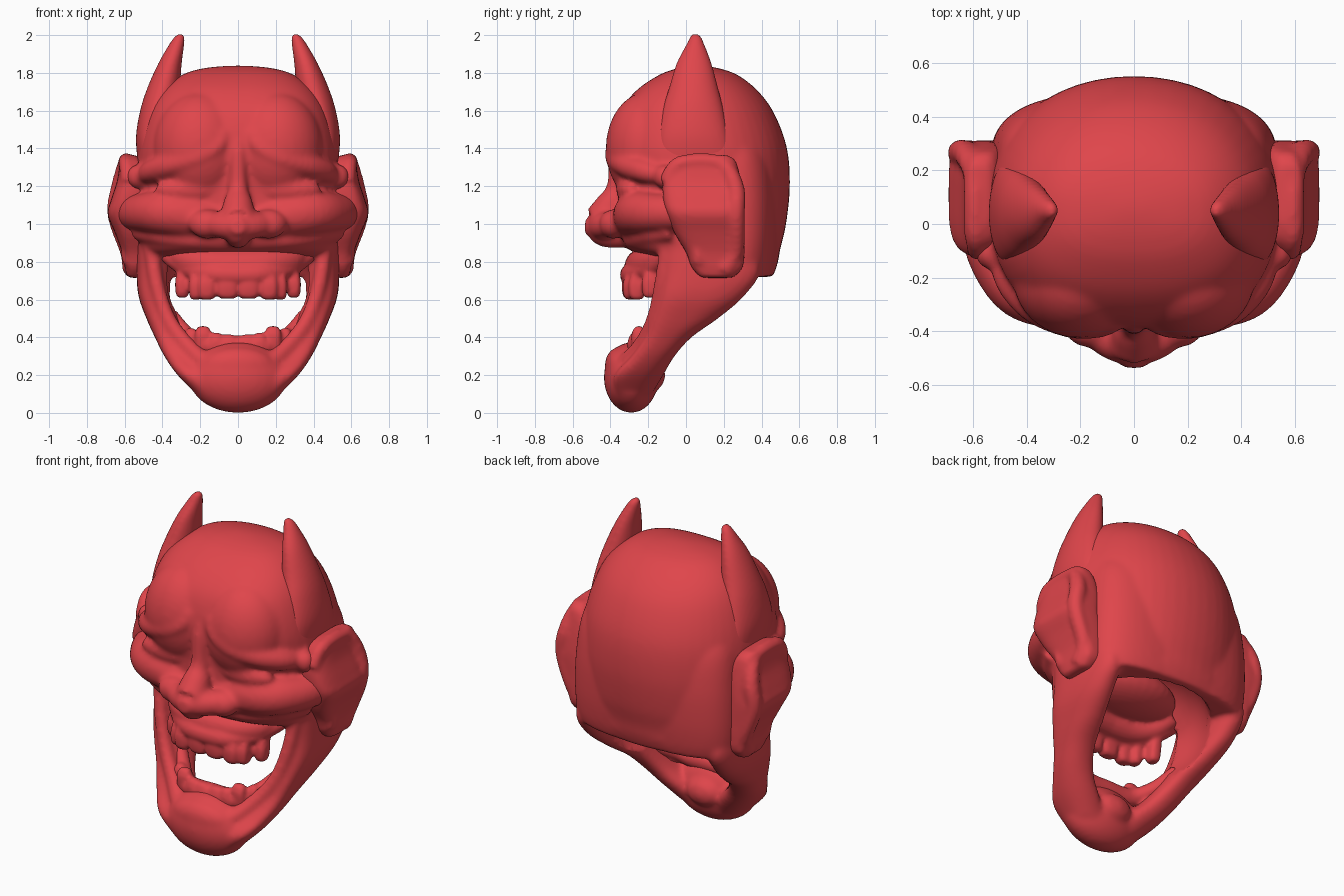
import bpy, bmesh, math
from mathutils import Vector, Matrix

red = bpy.data.materials.new("red")
red.diffuse_color = (0.74, 0.06, 0.07, 1)


def interp(pts, steps=6):
    """Catmull-Rom through tuples of any length."""
    out = []
    for i in range(len(pts) - 1):
        a, b, c, d = pts[max(i - 1, 0)], pts[i], pts[i + 1], pts[min(i + 2, len(pts) - 1)]
        for s in range(steps):
            t = s / steps
            out.append([0.5 * (2 * q + (r - p) * t + (2 * p - 5 * q + 4 * r - w) * t * t
                        + (3 * q - p - 3 * r + w) * t ** 3) for p, q, r, w in zip(a, b, c, d)])
    return out + [list(pts[-1])]


def skin(bm, rings, sx=1):
    vs = [[bm.verts.new((p[0] * sx, p[1], p[2])) for p in r] for r in rings]
    n = len(vs[0])
    for a, b in zip(vs, vs[1:]):
        for i in range(n):
            bm.faces.new((a[i], a[(i + 1) % n], b[(i + 1) % n], b[i]))
    bm.faces.new(vs[0])
    bm.faces.new(vs[-1])


def loft(bm, sections, front=2, back=2, sx=1, n=48):
    """Stacked horizontal superellipses: (x, y_front, y_back, z, half_width)."""
    rings = []
    for x, yf, yb, z, w in interp(sections):
        ring = []
        for i in range(n):
            t = 2 * math.pi * i / n
            c, s = math.cos(t), math.sin(t)
            e = 2 / (front if s < 0 else back)
            ring.append((x + w * math.copysign(abs(c) ** e, c),
                         (yf + yb) / 2 + (yb - yf) / 2 * math.copysign(abs(s) ** e, s), z))
        rings.append(ring)
    skin(bm, rings, sx)


def tube(bm, path, sx=1, n=20):
    """Round sweep along (x, y, z, radius)."""
    p = interp(path)
    rings = []
    for i, q in enumerate(p):
        t = (Vector(p[min(i + 1, len(p) - 1)][:3]) - Vector(p[max(i - 1, 0)][:3])).normalized()
        u = t.cross(Vector((0.3, 0.5, 0.8))).normalized()
        v = t.cross(u)
        rings.append([Vector(q[:3]) + q[3] * (u * math.cos(a) + v * math.sin(a))
                      for a in (2 * math.pi * k / n for k in range(n))])
    skin(bm, rings, sx)


def ball(bm, c, r, sx=1):
    m = Matrix.Translation((c[0] * sx, c[1], c[2])) @ Matrix.Diagonal((*r, 1))
    bmesh.ops.create_uvsphere(bm, u_segments=32, v_segments=20, radius=1, matrix=m)


def finish(bm, name, voxel=0.014, cutter=None, smooth=5):
    bmesh.ops.recalc_face_normals(bm, faces=bm.faces)
    me = bpy.data.meshes.new(name)
    bm.to_mesh(me)
    bm.free()
    ob = bpy.data.objects.new(name, me)
    bpy.context.collection.objects.link(ob)
    me.materials.append(red)
    if voxel:
        m = ob.modifiers.new("fuse", 'REMESH')
        m.mode, m.voxel_size, m.use_smooth_shade = 'VOXEL', voxel, True
        if cutter:
            b = ob.modifiers.new("hollow", 'BOOLEAN')
            b.operation, b.object = 'DIFFERENCE', cutter
        s = ob.modifiers.new("soften", 'SMOOTH')
        s.factor, s.iterations = 0.5, smooth
    return ob


# mouth cavity cutter
bm = bmesh.new()
ball(bm, (0, 0.06, 0.68), (0.41, 0.36, 0.34))
for f in bm.faces:
    f.smooth = True
cavity = finish(bm, "mouth_cavity_cutter", voxel=0)
cavity.hide_render = True
cavity.hide_set(True)

# head: skull and squarer nape
bm = bmesh.new()
loft(bm, [(0, -.03, .46, .72, .51), (0, -.10, .485, .79, .53), (0, -.31, .50, .87, .535),
          (0, -.35, .53, 1.0, .54), (0, -.355, .55, 1.2, .54), (0, -.39, .535, 1.4, .53),
          (0, -.355, .47, 1.58, .48), (0, -.27, .385, 1.7, .41), (0, -.15, .28, 1.785, .305),
          (0, -.05, .18, 1.823, .19), (0, .04, .09, 1.838, .05)], front=2.6, back=2.08)
loft(bm, [(0, -.05, .455, .72, .515), (0, -.05, .475, .8, .53), (0, -.05, .49, .95, .535),
          (0, -.05, .49, 1.15, .525), (0, -.05, .46, 1.35, .50), (0, 0, .38, 1.5, .44)], 2, 2.8)
# nose
tube(bm, [(0, -.34, 1.5, .03), (0, -.365, 1.38, .042), (0, -.37, 1.2, .05),
          (0, -.395, 1.11, .08), (0, -.45, 1.015, .095), (0, -.49, .99, .07), (0, -.535, .99, .04)])
tube(bm, [(0, -.475, .97, .065), (0, -.42, .945, .07), (0, -.33, .93, .06)])
for s in (1, -1):
    ball(bm, (.16, -.385, 1.0), (.10, .075, .078), s)
    tube(bm, [(.03, -.45, .99, .075), (.1, -.425, .995, .07), (.2, -.36, 1.0, .05)], s)
    # forehead lobes and brow ridges
    ball(bm, (.2, -.2, 1.40), (.25, .225, .30), s)
    tube(bm, [(.075, -.35, 1.49, .04), (.11, -.375, 1.41, .045), (.22, -.37, 1.35, .058),
              (.36, -.315, 1.31, .062), (.45, -.225, 1.28, .06), (.49, -.14, 1.26, .05)], s)
    ball(bm, (.53, -.11, 1.25), (.06, .06, .065), s)
    # eyelids
    ball(bm, (.25, -.295, 1.18), (.19, .075, .07), s)
    # cheeks
    tube(bm, [(0, -.25, 1.02, .09), (.22, -.27, 1.04, .115), (.40, -.25, 1.06, .115),
              (.51, -.14, 1.06, .10), (.57, .02, 1.06, .09)], s)
    tube(bm, [(0, -.29, .92, .05), (.25, -.27, .92, .05), (.42, -.2, .94, .05),
              (.53, -.07, .96, .05)], s)
    # jaw sides
    loft(bm, [(.45, -.11, .30, .95, .08), (.445, -.115, .39, .76, .092), (.437, -.14, .31, .62, .09),
              (.397, -.18, .17, .5, .088), (.35, -.22, .03, .4, .09), (.29, -.29, -.06, .3, .1),
              (.2, -.38, -.12, .2, .12), (.10, -.38, -.18, .1, .12)], 3, 2.3, s)
    # lip rim on the jaw
    tube(bm, [(0, -.35, .28, .06), (.14, -.33, .25, .055), (.27, -.235, .36, .045),
              (.37, -.17, .5, .04), (.43, -.13, .68, .04), (.46, -.1, .88, .04)], s)
# chin
ball(bm, (0, -.29, .187), (.26, .145, .187))
ball(bm, (0, -.35, .25), (.19, .08, .1))
ball(bm, (0, -.17, .2), (.11, .06, .08))
head = finish(bm, "head", cutter=cavity, smooth=10)

for s, side in ((1, "right"), (-1, "left")):
    # horns
    bm = bmesh.new()
    loft(bm, [(.475, -.14, .25, 1.32, .055), (.465, -.145, .225, 1.46, .075),
              (.43, -.125, .20, 1.6, .088), (.395, -.09, .17, 1.72, .085),
              (.36, -.05, .135, 1.85, .062), (.325, .002, .098, 1.95, .04),
              (.31, .022, .08, 1.99, .027), (.305, .035, .065, 2.005, .014)], sx=s)
    finish(bm, "horn_" + side, voxel=0.012, smooth=4)
    # ears
    bm = bmesh.new()
    loft(bm, [(.58, .0, .22, 1.365, .04), (.565, -.07, .265, 1.33, .06),
              (.555, -.12, .29, 1.23, .085), (.57, -.12, .305, 1.12, .105),
              (.58, -.10, .31, 1.05, .11), (.55, -.06, .31, .95, .10),
              (.535, .0, .31, .85, .08), (.535, .03, .30, .77, .065),
              (.55, .08, .25, .715, .035)], 3.4, 4, s)
    tube(bm, [(.575, -.1, 1.22, .045), (.59, -.03, 1.32, .042), (.595, .18, 1.32, .042),
              (.625, .26, 1.2, .047), (.645, .265, 1.05, .047), (.58, .26, .85, .045),
              (.57, .2, .755, .045)], s)
    tube(bm, [(.6, .0, 1.18, .035), (.645, .03, 1.06, .04), (.6, .05, .93, .03),
              (.575, .07, .8, .04)], s)
    finish(bm, "ear_" + side, voxel=0.014, smooth=6)

# upper gum, palate and teeth
bm = bmesh.new()
ball(bm, (0, -.08, .90), (.33, .2, .12))
for s in (1, -1):
    tube(bm, [(0, -.24, .78, .085), (.15, -.225, .785, .085), (.27, -.165, .81, .075),
              (.34, -.07, .87, .06)], s)
    tube(bm, [(0, -.18, .87, .08), (.2, -.16, .88, .08), (.32, -.06, .9, .07)], s)
    tube(bm, [(0, -.29, .73, .06), (.12, -.28, .735, .06), (.23, -.22, .755, .055),
              (.32, -.14, .8, .05), (.40, -.09, .85, .035)], s)
    for x, y, z, w in ((.055, -.295, .605, .06), (.165, -.29, .60, .048),
                       (.225, -.26, .60, .035), (.295, -.19, .61, .038)):
        loft(bm, [(x, y - .025, y + .025, z, w * .6), (x, y - .04, y + .04, z + .02, w * .9),
                  (x, y - .045, y + .05, z + .08, w), (x, y - .03, y + .06, z + .13, w * .8)],
             3, 3, s, 24)
finish(bm, "upper_gum_and_teeth", voxel=0.011, smooth=5)

# lower gum and teeth
bm = bmesh.new()
for s in (1, -1):
    tube(bm, [(0, -.25, .35, .06), (.12, -.25, .35, .06), (.2, -.22, .37, .05),
              (.28, -.14, .42, .045), (.36, -.06, .52, .04)], s)
    for x, y, z, w in ((.05, -.27, .415, .05), (.115, -.27, .425, .035), (.185, -.25, .46, .045),
                       (.25, -.2, .45, .035)):
        loft(bm, [(x, y - .03, y + .05, z - .15, w), (x, y - .04, y + .04, z - .06, w),
                  (x, y - .03, y + .03, z - .02, w * .85), (x, y - .015, y + .015, z, w * .5)],
             3, 3, s, 24)
finish(bm, "lower_gum_and_teeth", voxel=0.011, smooth=5)
